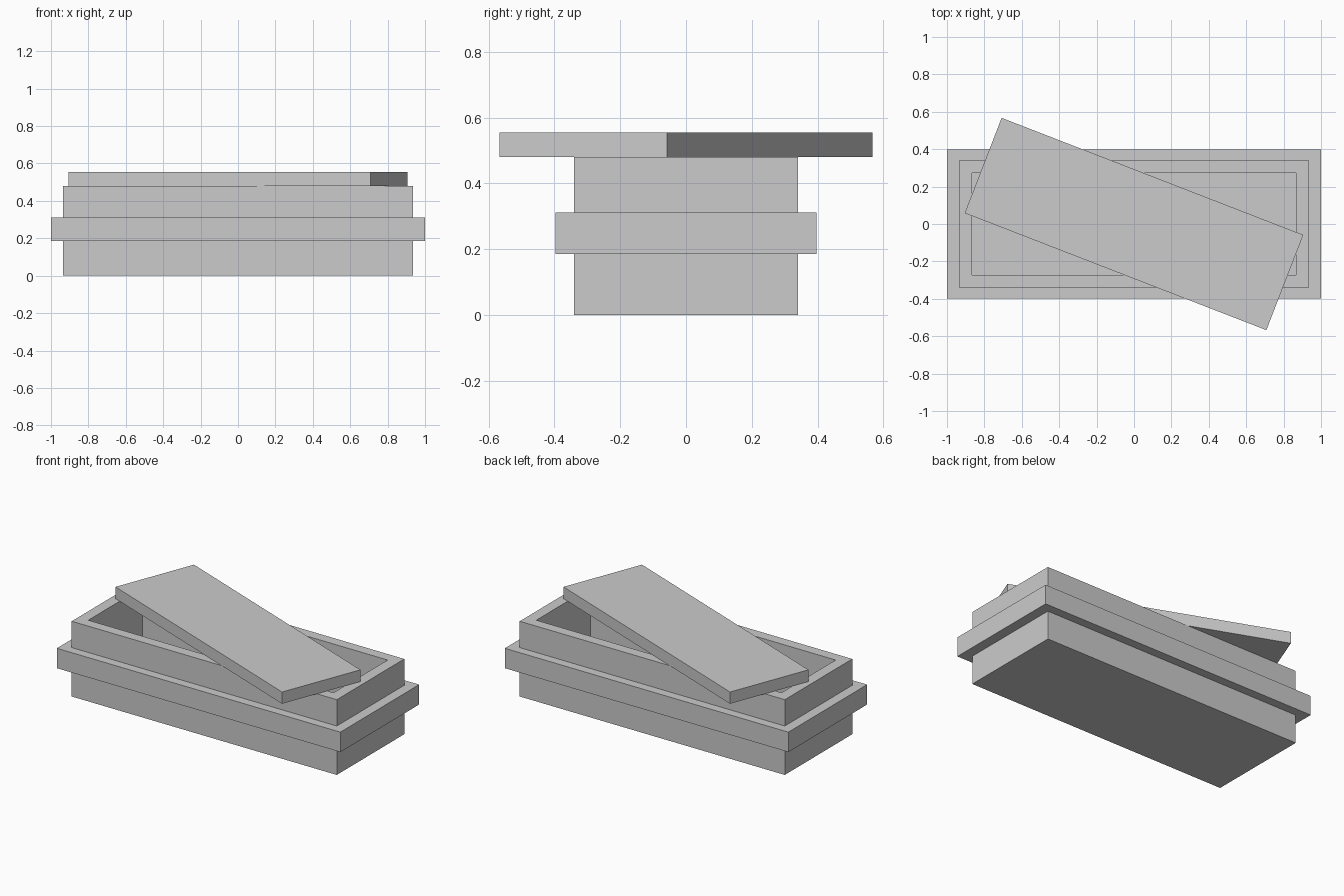
import bpy, bmesh, math

if "Cube" in bpy.data.objects:
    bpy.data.objects.remove(bpy.data.objects["Cube"])

def finish(name, bm):
    bmesh.ops.recalc_face_normals(bm, faces=bm.faces[:])
    mesh = bpy.data.meshes.new(name)
    bm.to_mesh(mesh)
    bm.free()
    obj = bpy.data.objects.new(name, mesh)
    bpy.context.collection.objects.link(obj)
    return obj

def stacked_rectangles(name, profile):
    """Skin a run of (half_x, half_y, z) rectangles and cap both ends."""
    bm = bmesh.new()
    loops = [[bm.verts.new((sx * hx, sy * hy, z))
              for sx, sy in ((-1, -1), (1, -1), (1, 1), (-1, 1))]
             for hx, hy, z in profile]
    for a, b in zip(loops, loops[1:]):
        for i in range(4):
            j = (i + 1) % 4
            bm.faces.new((a[i], a[j], b[j], b[i]))
    bm.faces.new(loops[0])
    bm.faces.new(loops[-1])
    return finish(name, bm)

OUTER = (0.935, 0.34)
BAND = (1.0, 0.397)
INNER = (0.865, 0.273)

# Hollow chest with a band around its middle: up the outside, down the inside
stacked_rectangles("chest_body", [
    (*OUTER, 0.0), (*OUTER, 0.185), (*BAND, 0.185), (*BAND, 0.312),
    (*OUTER, 0.312), (*OUTER, 0.48), (*INNER, 0.48), (*INNER, 0.07)])

# Loose slab lid, turned askew on the rim
lid = stacked_rectangles("lid", [(*INNER, 0.48), (*INNER, 0.555)])
lid.rotation_euler.z = math.radians(-21.2)
